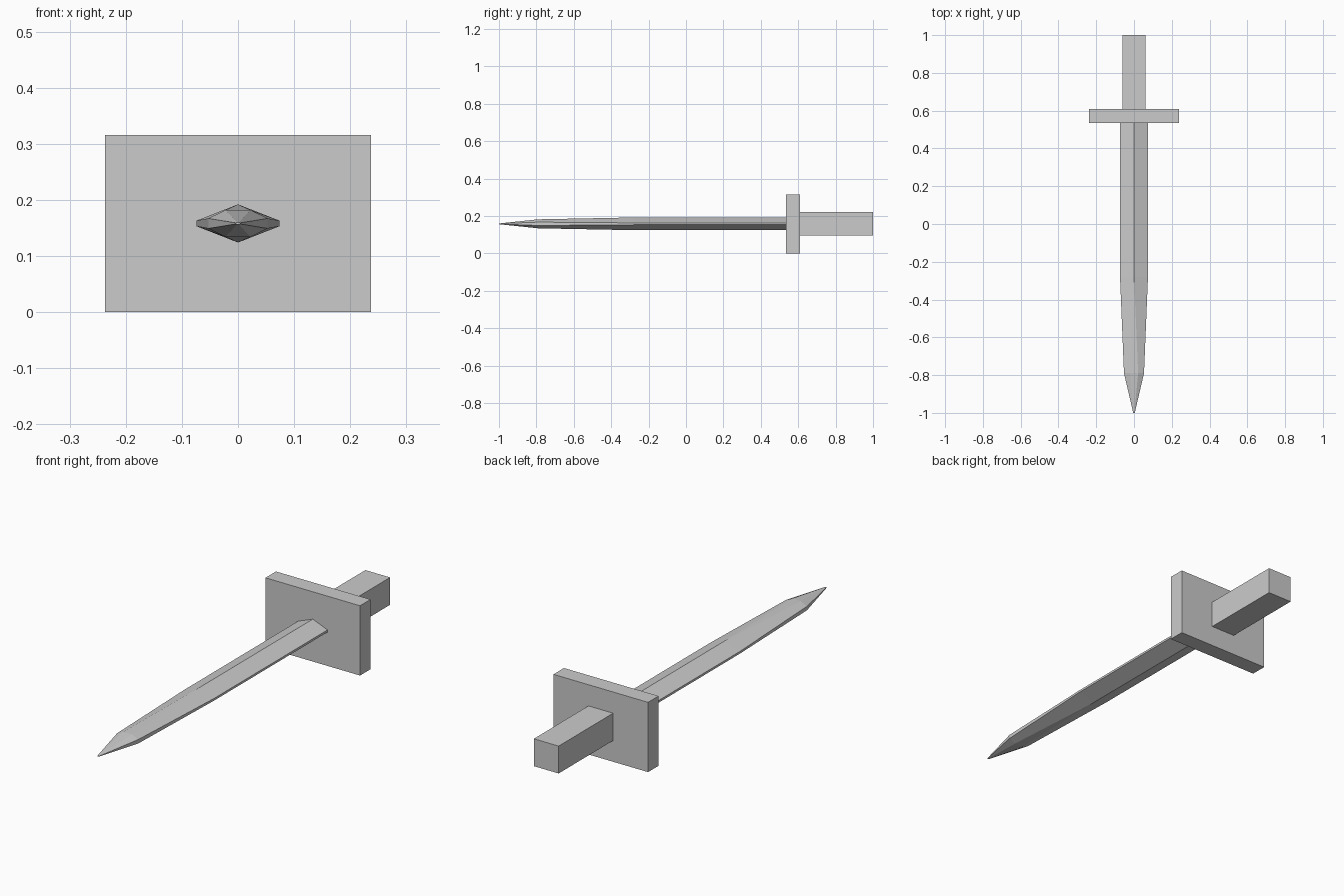
import bpy, bmesh

if "Cube" in bpy.data.objects:
    bpy.data.objects.remove(bpy.data.objects["Cube"])

ZC = 0.158  # height of the sword's long axis


def new_object(name, bm):
    bmesh.ops.recalc_face_normals(bm, faces=bm.faces)
    mesh = bpy.data.meshes.new(name)
    bm.to_mesh(mesh)
    bm.free()
    obj = bpy.data.objects.new(name, mesh)
    bpy.context.collection.objects.link(obj)
    return obj


def box(name, half_x, y0, y1, half_z):
    bm = bmesh.new()
    bmesh.ops.create_cube(bm, size=1)
    for v in bm.verts:
        v.co = (v.co.x * 2 * half_x, (y0 + y1) / 2 + v.co.y * (y1 - y0),
                ZC + v.co.z * 2 * half_z)
    return new_object(name, bm)


def blade(name, sections):
    bm = bmesh.new()
    rings = []
    # eight-sided ring: narrow side edges, ridge that splits towards the tip
    for y, w, edge, ridge, h in sections:
        quarter = [(w, edge), (ridge, h)]
        half = quarter + [(-x, z) for x, z in reversed(quarter)]
        ring = half + [(x, -z) for x, z in reversed(half)]
        rings.append([bm.verts.new((x, y, ZC + z)) for x, z in ring])
    for a, b in zip(rings, rings[1:]):
        for i in range(8):
            j = (i + 1) % 8
            bm.faces.new((a[i], a[j], b[j], b[i]))
    bm.faces.new(rings[0])
    bm.faces.new(rings[-1])
    bmesh.ops.remove_doubles(bm, verts=bm.verts, dist=0.0005)
    return new_object(name, bm)


# Blade sections: y, half width, half edge thickness, half ridge width, half height
blade("blade", [
    (0.54, 0.074, 0.005, 0.0, 0.034),
    (-0.28, 0.074, 0.005, 0.0, 0.034),
    (-0.79, 0.053, 0.009, 0.022, 0.024),
    (-1.0, 0.004, 0.001, 0.002, 0.002),
])

# Rectangular guard plate and square grip
box("guard", 0.237, 0.535, 0.61, 0.158)
box("grip", 0.062, 0.61, 1.0, 0.062)
